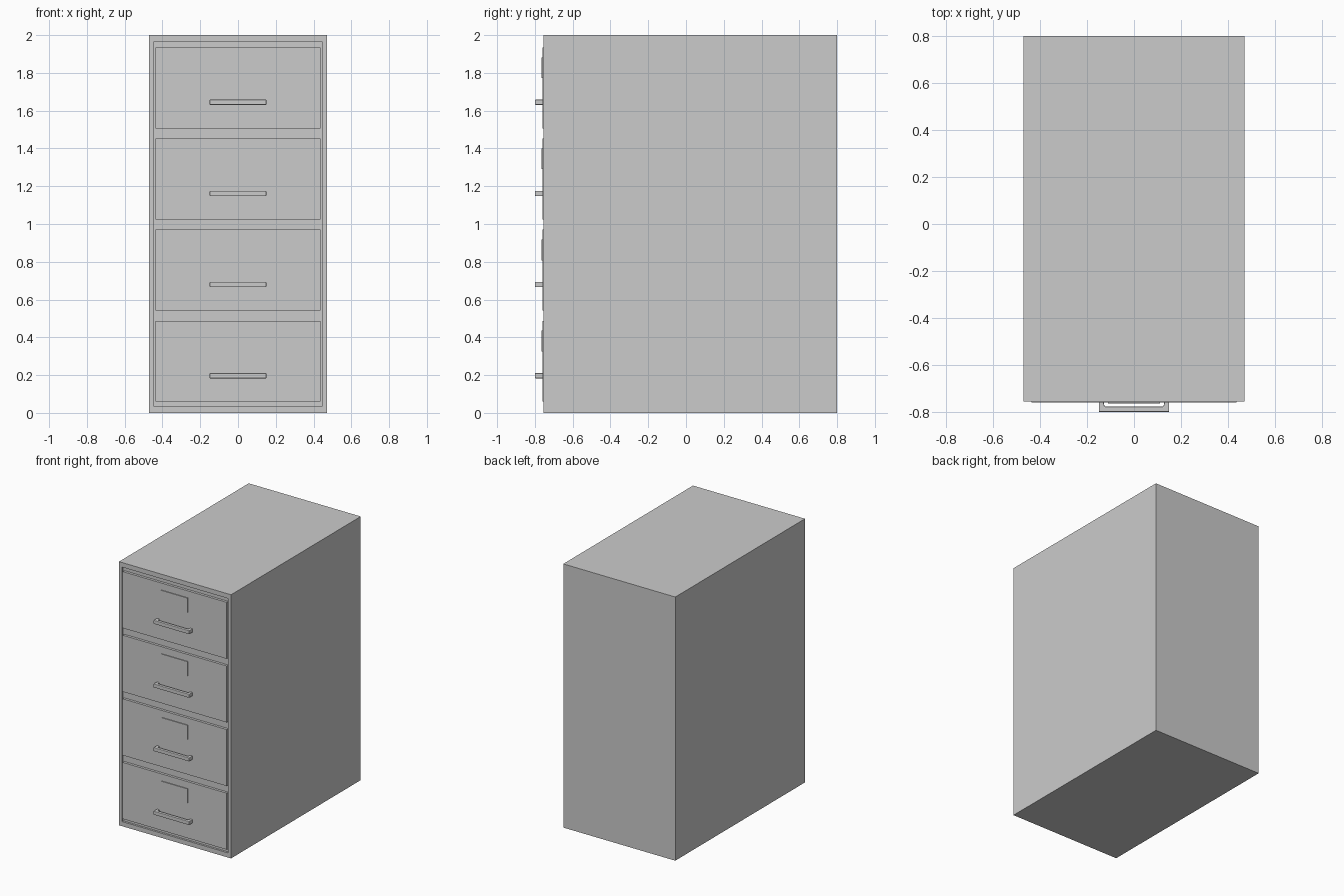
import bpy, bmesh

if "Cube" in bpy.data.objects:
    bpy.data.objects.remove(bpy.data.objects["Cube"])

FRONT = -0.755      # front plane of the cabinet body
RECESS = 0.015      # depth of the shallow front recess
PITCH = 0.4825      # drawer spacing
BASE = 0.035        # bottom of the lowest drawer bay


def finish(bm, name, bevel=0.0):
    bmesh.ops.recalc_face_normals(bm, faces=bm.faces)
    mesh = bpy.data.meshes.new(name)
    bm.to_mesh(mesh)
    bm.free()
    obj = bpy.data.objects.new(name, mesh)
    bpy.context.collection.objects.link(obj)
    if bevel:
        mod = obj.modifiers.new("Bevel", 'BEVEL')
        mod.width, mod.segments = bevel, 2
    return obj


def cube(bm, x, y, z):
    """Box between the (min, max) pairs on each axis."""
    verts = bmesh.ops.create_cube(bm, size=1)["verts"]
    for v in verts:
        for i, (lo, hi) in enumerate((x, y, z)):
            v.co[i] = lo + (v.co[i] + 0.5) * (hi - lo)


def box(name, x, y, z):
    bm = bmesh.new()
    cube(bm, x, y, z)
    return finish(bm, name)


def handle(name, z):
    """U-shaped pull: top profile extruded upward."""
    profile = [(-0.15, FRONT), (-0.15, -0.80), (0.15, -0.80), (0.15, FRONT),
               (0.13, FRONT), (0.125, -0.777), (-0.125, -0.777), (-0.13, FRONT)]
    bm = bmesh.new()
    face = bm.faces.new([bm.verts.new((x, y, z - 0.014)) for x, y in profile])
    ext = bmesh.ops.extrude_face_region(bm, geom=[face])["geom"]
    bmesh.ops.translate(bm, vec=(0, 0, 0.028),
                        verts=[g for g in ext if isinstance(g, bmesh.types.BMVert)])
    return finish(bm, name, 0.004)


# Cabinet body with a shallow recessed front
bm = bmesh.new()
cube(bm, (-0.47, 0.47), (FRONT, 0.80), (0, 2))
front = min(bm.faces, key=lambda f: f.calc_center_median().y)
bmesh.ops.inset_region(bm, faces=[front], thickness=0.03)
for v in front.verts:
    v.co.x = 0.445 if v.co.x > 0 else -0.445
    v.co.z = 2 - BASE if v.co.z > 1 else BASE
ext = bmesh.ops.extrude_discrete_faces(bm, faces=[front])["faces"][0]
bmesh.ops.translate(bm, vec=(0, RECESS, 0), verts=ext.verts)
finish(bm, "cabinet_body")

# Drawers, each with a label plate and a pull
for i in range(4):
    z = BASE + i * PITCH
    box(f"drawer_front_{i + 1}", (-0.436, 0.436), (FRONT - 0.004, FRONT + RECESS),
        (z + 0.024, z + PITCH - 0.03))
    box(f"label_plate_{i + 1}", (-0.11, 0.11), (FRONT - 0.01, FRONT),
        (z + 0.29, z + 0.40))
    handle(f"drawer_handle_{i + 1}", z + 0.162)
